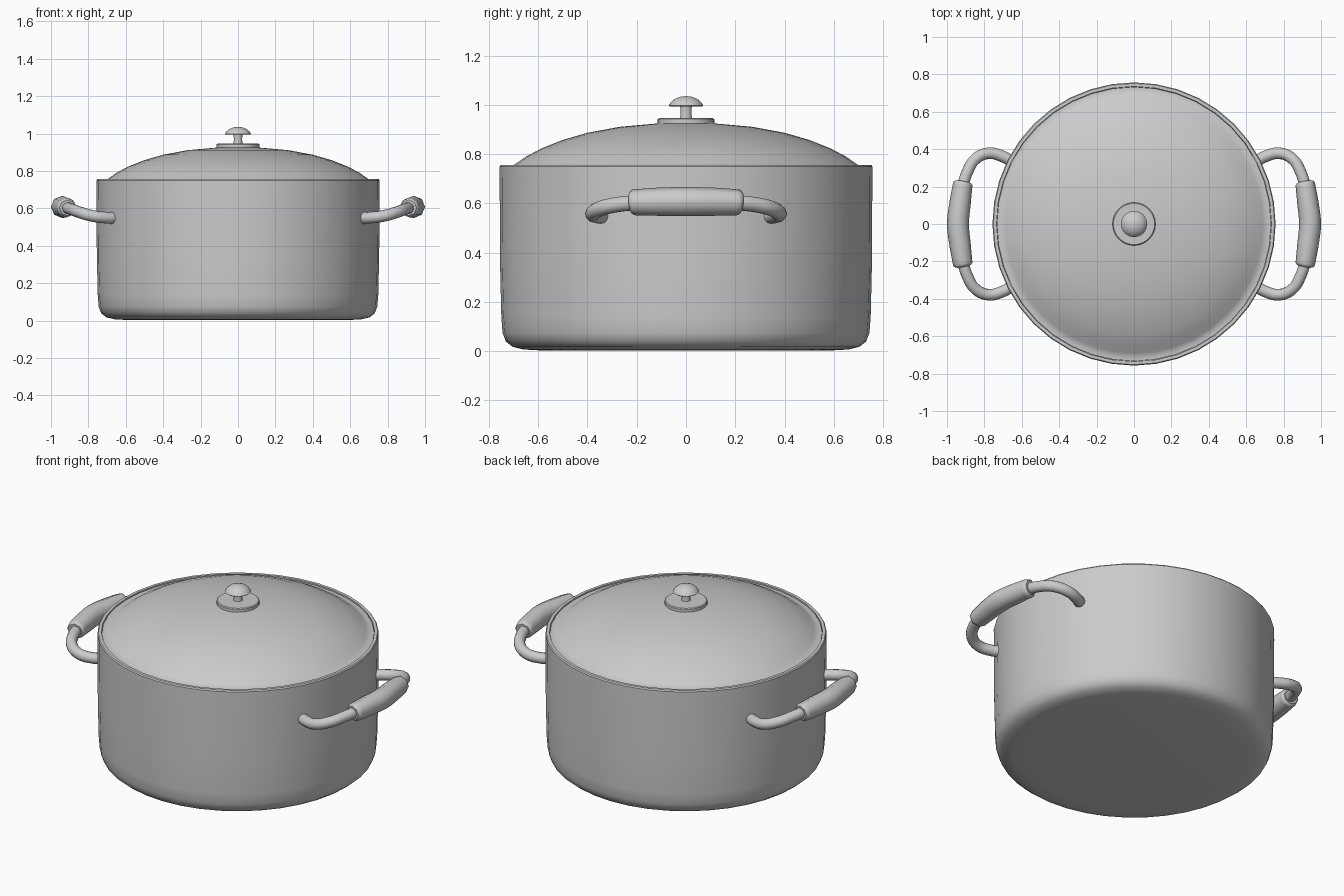
import bpy, bmesh
from math import cos, sin, pi, radians

if "Cube" in bpy.data.objects:
    bpy.data.objects.remove(bpy.data.objects["Cube"])


def smooth(obj, angle=35):
    bpy.ops.object.select_all(action='DESELECT')
    obj.select_set(True)
    bpy.context.view_layer.objects.active = obj
    bpy.ops.object.shade_smooth_by_angle(angle=radians(angle))


def lathe(name, profile, sides):
    """Revolve (radius, z) points around z; radius 0 makes a pole."""
    bm = bmesh.new()
    rings = []
    for r, z in profile:
        if r == 0:
            rings.append([bm.verts.new((0, 0, z))] * sides)
        else:
            rings.append([bm.verts.new((r * cos(2 * pi * i / sides), r * sin(2 * pi * i / sides), z))
                          for i in range(sides)])
    for a, b in zip(rings, rings[1:]):
        for i in range(sides):
            j = (i + 1) % sides
            bm.faces.new(list(dict.fromkeys((a[i], a[j], b[j], b[i]))))
    bmesh.ops.recalc_face_normals(bm, faces=bm.faces)
    mesh = bpy.data.meshes.new(name)
    bm.to_mesh(mesh)
    bm.free()
    obj = bpy.data.objects.new(name, mesh)
    bpy.context.collection.objects.link(obj)
    smooth(obj)
    return obj


def mirrored_tube(name, points, radius, bevel_res):
    """Sweep a round section along (x, y, z, scale) points, mirrored to -x."""
    curve = bpy.data.curves.new(name, 'CURVE')
    curve.dimensions = '3D'
    curve.bevel_depth = radius
    curve.bevel_resolution = bevel_res
    curve.resolution_u = 5
    curve.use_fill_caps = True
    spline = curve.splines.new('BEZIER')
    spline.bezier_points.add(len(points) - 1)
    for bp, (x, y, z, s) in zip(spline.bezier_points, points):
        bp.co = (x, y, z)
        bp.radius = s
        bp.handle_left_type = bp.handle_right_type = 'AUTO'
    obj = bpy.data.objects.new(name, curve)
    bpy.context.collection.objects.link(obj)
    bpy.ops.object.select_all(action='DESELECT')
    obj.select_set(True)
    bpy.context.view_layer.objects.active = obj
    bpy.ops.object.convert(target='MESH')
    obj = bpy.context.object
    smooth(obj, 50)
    mod = obj.modifiers.new('mirror', 'MIRROR')
    mod.use_axis[0] = True
    mod.use_mirror_merge = False
    return obj


# Pot: rounded base, straight wall, rim and hollow inside
lathe('pot_body', [
    (0, 0.002), (0.57, 0.002), (0.66, 0.007), (0.705, 0.018), (0.732, 0.04),
    (0.745, 0.075), (0.75, 0.14), (0.755, 0.35), (0.757, 0.75), (0.752, 0.757),
    (0.735, 0.757), (0.735, 0.35), (0.725, 0.1), (0.68, 0.035), (0, 0.03)], 40)

# Lid: flat flange and shallow dome, closed underneath
lathe('lid', [
    (0, 0.915), (0.115, 0.909), (0.4, 0.875), (0.6, 0.8), (0.695, 0.735),
    (0.733, 0.738), (0.733, 0.75), (0.711, 0.75), (0.69, 0.762), (0.65, 0.79), (0.59, 0.822),
    (0.5, 0.858), (0.4, 0.887), (0.27, 0.911), (0.115, 0.925), (0, 0.928)], 40)

# Knob: base disc, stem and mushroom cap
lathe('knob_base', [(0, 0.915), (0.115, 0.915), (0.115, 0.942), (0.11, 0.946), (0, 0.946)], 32)
lathe('knob_stem', [(0, 0.94), (0.025, 0.94), (0.022, 0.965), (0.024, 1.0), (0, 1.0)], 20)
lathe('knob_cap', [
    (0, 0.994), (0.066, 0.994), (0.07, 0.998), (0.061, 1.012), (0.045, 1.025),
    (0.024, 1.033), (0, 1.036)], 24)

# Side handle rods, ends sunk into the wall
half = [(0.64, 0.325, 0.548, 1), (0.70, 0.36, 0.55, 1), (0.78, 0.378, 0.56, 1),
        (0.85, 0.345, 0.58, 1), (0.89, 0.28, 0.595, 1), (0.915, 0.2, 0.603, 1)]
rod = half + [(0.935, 0, 0.609, 1)] + [(x, -y, z, s) for x, y, z, s in reversed(half)]
mirrored_tube('handle_rod', rod, 0.031, 4)

# Thick bowed grips around the rods
grip_half = [(0.913, 0.226, 0.603, 0.72), (0.915, 0.215, 0.604, 0.88), (0.93, 0.11, 0.607, 0.97)]
grip = grip_half + [(0.941, 0, 0.608, 1)] + [(x, -y, z, s) for x, y, z, s in reversed(grip_half)]
mirrored_tube('handle_grip', grip, 0.059, 2)
